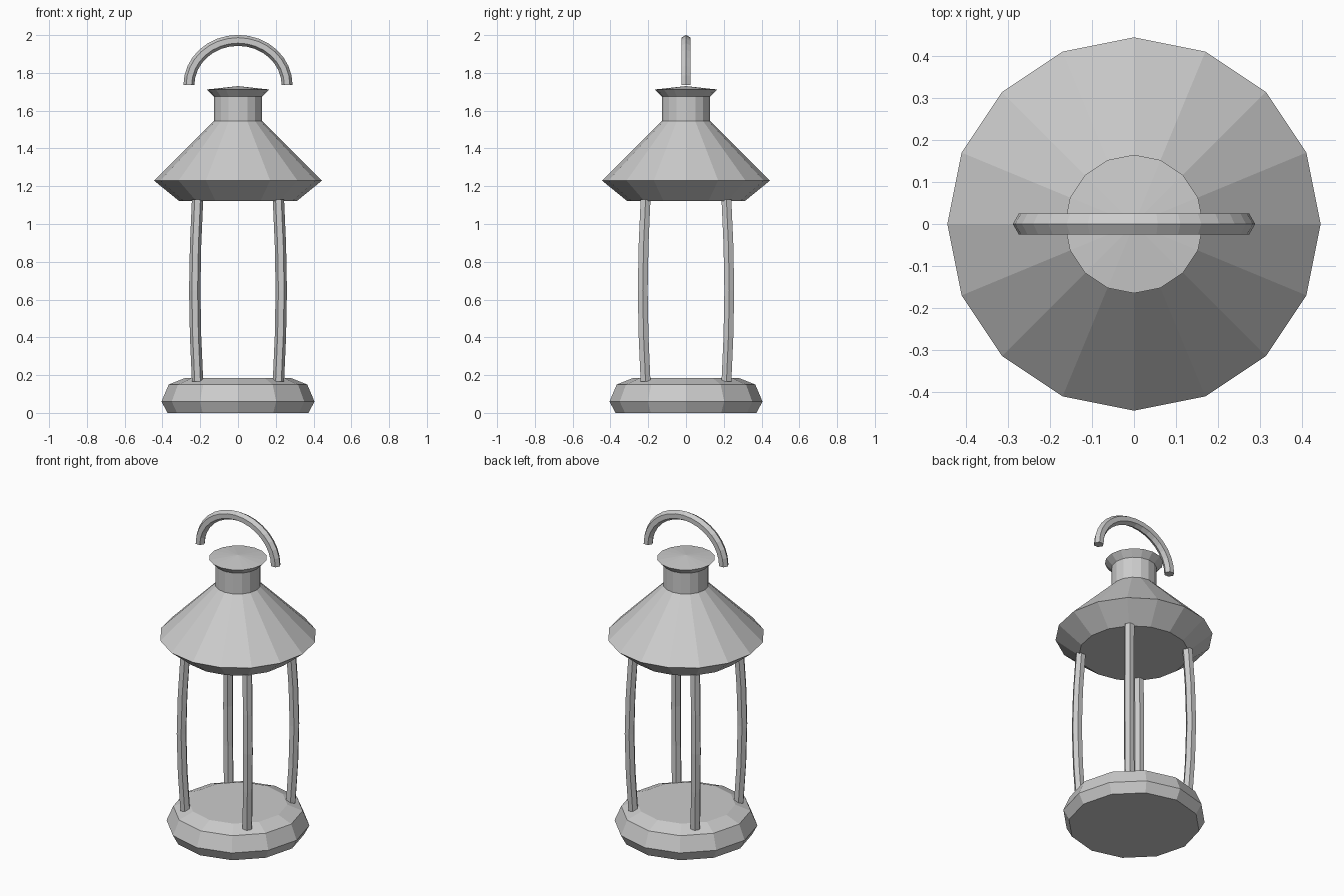
import bpy, bmesh, math
from mathutils import Vector

cube = bpy.data.objects.get("Cube")
if cube:
    bpy.data.objects.remove(cube)

metal = bpy.data.materials.new("grey metal")
metal.use_nodes = True
grey = (0.6, 0.6, 0.6, 1)
metal.diffuse_color = grey
metal.node_tree.nodes["Principled BSDF"].inputs["Base Color"].default_value = grey


def finish(name, bm):
    bmesh.ops.recalc_face_normals(bm, faces=bm.faces)
    mesh = bpy.data.meshes.new(name)
    bm.to_mesh(mesh)
    bm.free()
    mesh.materials.append(metal)
    obj = bpy.data.objects.new(name, mesh)
    bpy.context.collection.objects.link(obj)
    return obj


def skin(name, rings, tip=None):
    """Join rings of points with quads, and close both ends."""
    bm = bmesh.new()
    loops = [[bm.verts.new(p) for p in ring] for ring in rings]
    n = len(loops[0])
    for a, b in zip(loops, loops[1:]):
        for i in range(n):
            j = (i + 1) % n
            bm.faces.new((a[i], a[j], b[j], b[i]))
    bm.faces.new(loops[0])
    if tip is None:
        bm.faces.new(loops[-1])
    else:
        apex = bm.verts.new((0, 0, tip))
        for i in range(n):
            bm.faces.new((loops[-1][i], loops[-1][(i + 1) % n], apex))
    return finish(name, bm)


def circle(n):
    return [(math.cos(math.tau * i / n), math.sin(math.tau * i / n)) for i in range(n)]


def lathe(name, profile, sides, tip=None):
    return skin(name, [[(r * c, r * s, z) for c, s in circle(sides)] for r, z in profile], tip)


# Base with chamfered rim
lathe("base", [(0.373, 0), (0.405, 0.06), (0.367, 0.15), (0.28, 0.185)], 12)

# Roof, chimney and flared cap in one turned shape
lathe("roof", [(0.312, 1.122), (0.445, 1.23), (0.128, 1.545), (0.128, 1.675), (0.165, 1.712)],
      16, tip=1.73)

# Four hexagonal posts that bow outwards
for sx, side in ((1, "left"), (-1, "right")):
    for sy, end in ((-1, "front"), (1, "back")):
        rings = []
        for k in range(5):
            t = k / 4
            d = 0.214 + 0.015 * math.sin(math.pi * t)
            rings.append([(sx * d + 0.03 * c, sy * d + 0.03 * s, 0.165 + 0.965 * t)
                          for c, s in circle(6)])
        skin(f"{end}_{side}_post", rings)

# Arched carrying handle with a hexagonal section
rings = []
for k in range(17):
    a = math.pi * k / 16
    centre = Vector((0.26 * math.cos(a), 0, 1.735 + 0.237 * math.sin(a)))
    out = Vector((math.cos(a), 0, math.sin(a)))
    rings.append([centre + 0.029 * (c * out + s * Vector((0, 1, 0))) for c, s in circle(6)])
skin("handle", rings)
